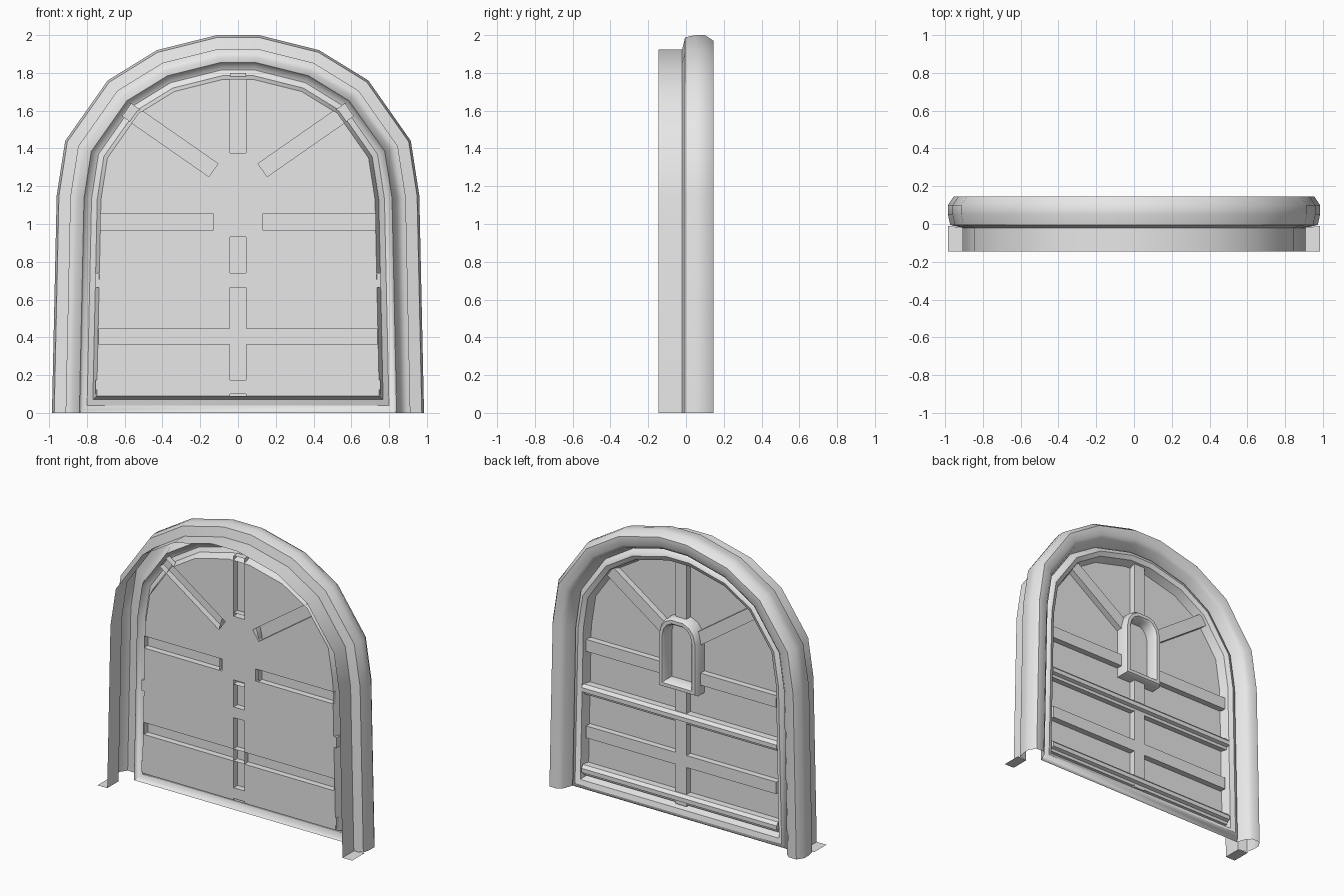
import bpy, bmesh, math
from mathutils import Vector

if "Cube" in bpy.data.objects:
    bpy.data.objects.remove(bpy.data.objects["Cube"])

grey = bpy.data.materials.new("plain grey")
grey.use_nodes = True
grey.diffuse_color = (0.8, 0.8, 0.8, 1)
grey.node_tree.nodes["Principled BSDF"].inputs["Base Color"].default_value = (0.8, 0.8, 0.8, 1)

PANEL_Y = 0.01


def finish(name, bm, smooth=False):
    bmesh.ops.recalc_face_normals(bm, faces=bm.faces)
    mesh = bpy.data.meshes.new(name)
    bm.to_mesh(mesh)
    bm.free()
    mesh.materials.append(grey)
    ob = bpy.data.objects.new(name, mesh)
    bpy.context.scene.collection.objects.link(ob)
    if smooth:
        bpy.ops.object.select_all(action="DESELECT")
        ob.select_set(True)
        bpy.context.view_layer.objects.active = ob
        bpy.ops.object.shade_smooth_by_angle(angle=math.radians(42))
    return ob


def mirrored(half):
    return [Vector(p) for p in half] + [Vector((-x, z)) for x, z in reversed(half)]


def inset(path, d, closed):
    """Offset an arch outline inwards with mitred corners."""
    out, n = [], len(path)
    for i, p in enumerate(path):
        if not closed and i in (0, n - 1):
            out.append(Vector((p.x - math.copysign(d, p.x), p.y)))
            continue
        a = (p - path[i - 1]).normalized()
        b = (path[(i + 1) % n] - p).normalized()
        na, nb = Vector((-a.y, a.x)), Vector((-b.y, b.x))
        out.append(p + (na + nb) * d / (1 + na.dot(nb)))
    return out


def sweep(name, path, section, closed):
    """Run a section of (inset, y) pairs along an arch outline."""
    bm = bmesh.new()
    rows = [[bm.verts.new((p.x, y, p.y)) for p in inset(path, d, closed)]
            for d, y in section]
    n = len(path)
    for r, s in zip(rows, rows[1:]):
        for i in range(n if closed else n - 1):
            j = (i + 1) % n
            bm.faces.new((r[i], r[j], s[j], s[i]))
    return finish(name, bm, True)


def prism(name, section, a, b, back):
    """Run a section of (side, y) pairs straight from a to b."""
    a, b = Vector(a), Vector(b)
    d = (b - a).normalized()
    side = Vector((-d.y, d.x))
    bm = bmesh.new()
    ends = []
    for p in (a, b):
        pts = [p + side * s for s, y in section]
        ends.append([bm.verts.new((q.x, y, q.y)) for q, (s, y) in zip(pts, section)])
    n = len(section)
    for i in range(n if back else n - 1):
        j = (i + 1) % n
        bm.faces.new((ends[0][i], ends[0][j], ends[1][j], ends[1][i]))
    for e in ends:
        bm.faces.new(e)
    return finish(name, bm)


# Outer arch frame: rear flange, lip and hollow rounded moulding
curve = [(0.96, 1.15), (0.915, 1.44), (0.69, 1.76), (0.43, 1.92), (0.11, 2.0)]
arch = mirrored([(0.985, 0)] + curve)
sweep("arch_frame", arch,
      [(0.075, -0.145), (0.075, -0.02), (0.012, -0.005), (0, 0.05), (0, 0.1),
       (0.03, 0.145), (0.09, 0.145), (0.118, 0.12), (0.145, 0.05)], False)

# Flat feet beside the rear flange
for label, s in (("left", 1), ("right", -1)):
    bm = bmesh.new()
    bm.faces.new([bm.verts.new((s * x, y, 0)) for x, y in
                  ((0.91, -0.145), (0.985, -0.145), (0.985, -0.01), (0.91, -0.02))])
    finish(label + "_foot", bm)

# Closed moulding around the door
door = mirrored([(0.988, -0.145)] + curve)
sweep("door_moulding", door,
      [(0.145, 0.05), (0.16, 0.075), (0.185, 0.085), (0.215, 0.07), (0.235, PANEL_Y)], True)

# Hollow bars: start, end, half width, depth
W = 0.042
bars = {
    "upper_post": ((0, 1.375), (0, 1.8), 0.055),
    "lower_post": ((0, 0.09), (0, 0.93), 0.055),
    "low_rail": ((-0.735, 0.405), (0.735, 0.405), 0.053),
}
for label, s in (("left", 1), ("right", -1)):
    bars[label + "_rail"] = ((s * 0.13, 1.01), (s * 0.735, 1.01), 0.053)
    bars[label + "_ray"] = ((s * 0.13, 1.285), (s * 0.59, 1.605), 0.053)
for name, (a, b, y) in bars.items():
    prism(name, [(-W, PANEL_Y), (-W, y), (W, y), (W, PANEL_Y)], a, b, False)

# Door panel with slots behind the hollow bars
bm = bmesh.new()
bm.faces.new([bm.verts.new((p.x, PANEL_Y, p.y)) for p in inset(door, 0.235, True)])
slots = []
for a, b, y in bars.values():
    a, b = Vector(a), Vector(b)
    d = (b - a).normalized()
    n = Vector((-d.y, d.x))
    slots.append((a, b, d, n))
    for p, q in ((a, d), (b, d), (a + n * W, n), (a - n * W, n)):
        bmesh.ops.bisect_plane(bm, geom=bm.verts[:] + bm.edges[:] + bm.faces[:],
                               plane_co=(p.x, 0, p.y), plane_no=(q.x, 0, q.y))


def in_slot(face):
    c = face.calc_center_median()
    p = Vector((c.x, c.z))
    return any(abs((p - a).dot(n)) < W and 0 < (p - a).dot(d) < (b - a).length
               for a, b, d, n in slots)


bmesh.ops.delete(bm, geom=[f for f in bm.faces if in_slot(f)], context="FACES")
finish("door_panel", bm)

# Two stepped sills across the door
step = [(0, 0.012), (0, 0.05), (0.018, 0.055), (0.026, 0.078), (0.055, 0.078),
        (0.075, 0.06), (0.075, 0.012)]
for name, z in (("middle_sill", 0.665), ("bottom_sill", 0.1)):
    prism(name, step, (-0.755, z), (0.755, z), True)

# Small arched window surround
window = mirrored([(0.15, 0.9), (0.15, 1.27), (0.135, 1.33), (0.1, 1.375), (0.05, 1.4)])
sweep("window_surround", window,
      [(0, PANEL_Y), (0, 0.08), (0.012, 0.1), (0.035, 0.1), (0.047, 0.085),
       (0.047, PANEL_Y)], True)
